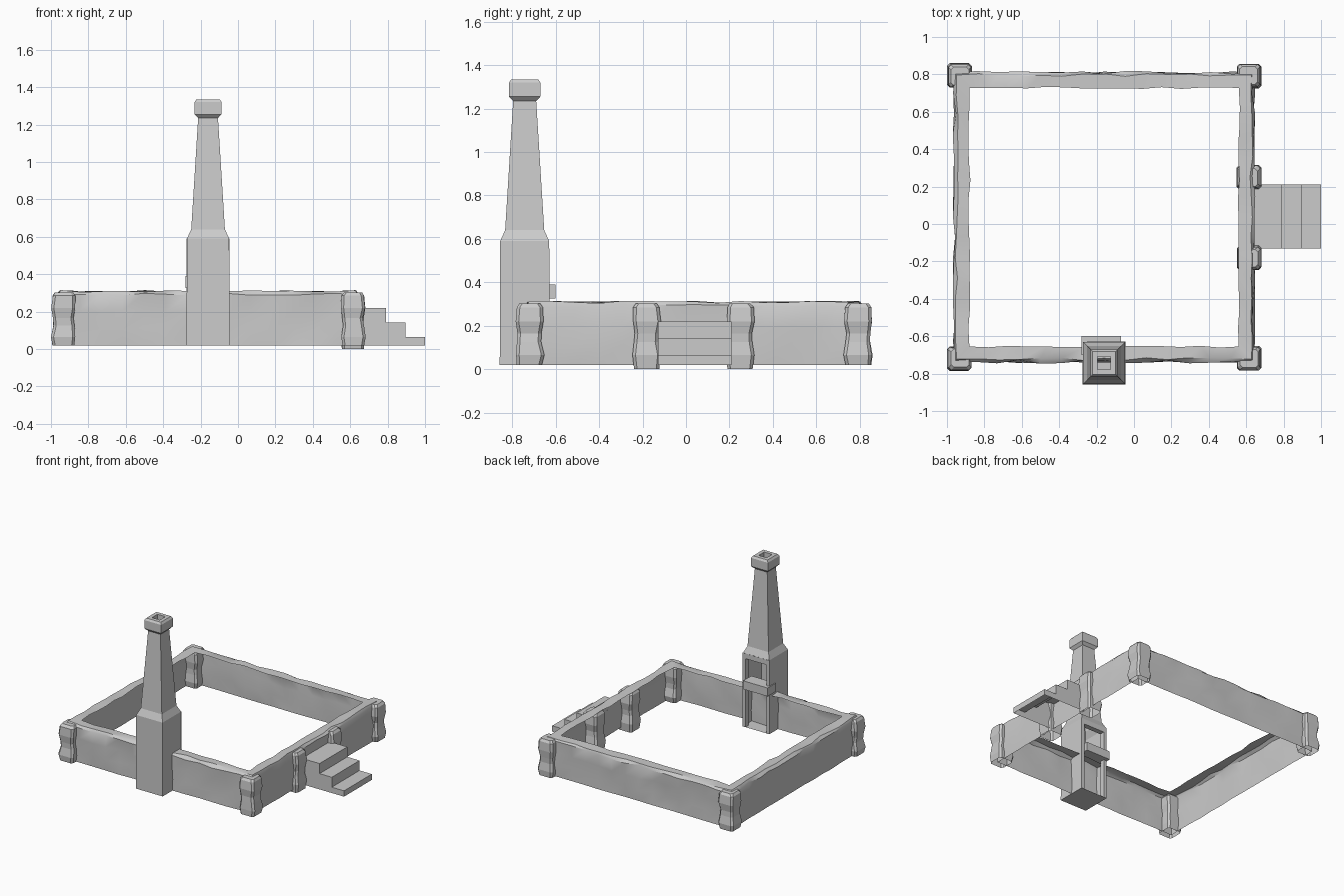
import bpy, bmesh, random

if "Cube" in bpy.data.objects:
    bpy.data.objects.remove(bpy.data.objects["Cube"])

random.seed(4)


def finish(name, bm, smooth=None):
    me = bpy.data.meshes.new(name)
    bm.to_mesh(me)
    bm.free()
    ob = bpy.data.objects.new(name, me)
    bpy.context.collection.objects.link(ob)
    if smooth:
        bpy.ops.object.select_all(action='DESELECT')
        ob.select_set(True)
        bpy.context.view_layer.objects.active = ob
        bpy.ops.object.shade_smooth_by_angle(angle=smooth)
    return ob


def loft(bm, loops, bottom=False, top=False):
    """Bridge counter-clockwise closed loops from bottom to top."""
    rows = [[bm.verts.new(p) for p in lp] for lp in loops]
    for a, b in zip(rows, rows[1:]):
        n = len(a)
        for i in range(n):
            j = (i + 1) % n
            bm.faces.new((a[i], a[j], b[j], b[i]))
    if bottom:
        bm.faces.new(rows[0][::-1])
    if top:
        bm.faces.new(rows[-1])
    return rows


def rect(cx, cy, hx, hy, z):
    return [(cx - hx, cy - hy, z), (cx + hx, cy - hy, z),
            (cx + hx, cy + hy, z), (cx - hx, cy + hy, z)]


def quad(bm, *pts):
    bm.faces.new([bm.verts.new(p) for p in pts])


def box(name, x0, x1, y0, y1, z0, z1):
    bm = bmesh.new()
    loft(bm, [rect((x0 + x1) / 2, (y0 + y1) / 2, (x1 - x0) / 2, (y1 - y0) / 2, z)
              for z in (z0, z1)], True, True)
    return finish(name, bm)


# Perimeter wall: outer sheet with an uneven coping folded inwards
X0, X1, Y0, Y1 = -0.96, 0.64, -0.735, 0.808
N = 14


def wall_loop(inset, z, jit, jz):
    c = [(X0 + inset, Y0 + inset), (X1 - inset, Y0 + inset),
         (X1 - inset, Y1 - inset), (X0 + inset, Y1 - inset)]
    out = []
    for s in range(4):
        (ax, ay), (bx, by) = c[s], c[(s + 1) % 4]
        for i in range(N):
            t = i / N
            d = random.uniform(-jit, jit) if i else 0
            nx, ny = [(0, -1), (1, 0), (0, 1), (-1, 0)][s]
            out.append((ax + (bx - ax) * t + nx * d, ay + (by - ay) * t + ny * d,
                        z + random.uniform(-jz, jz)))
    return out


bm = bmesh.new()
loft(bm, [wall_loop(0.0, 0.02, 0.004, 0), wall_loop(0.0, 0.11, 0.008, 0.01),
          wall_loop(0.0, 0.2, 0.008, 0.01), wall_loop(0.0, 0.292, 0.011, 0.006),
          wall_loop(0.012, 0.309, 0.008, 0.006), wall_loop(0.08, 0.308, 0.006, 0.005)])
finish("perimeter_wall", bm, 0.6)


# Posts: chamfered square section with a worn, pinched outline
def post(name, cx, cy, z0):
    bm = bmesh.new()
    loops = []
    for z, h in [(z0, .058), (.065, .065), (.125, .056), (.165, .055),
                 (.22, .064), (.285, .060), (.303, .048)]:
        c = 0.014
        pts = [(-h + c, -h), (h - c, -h), (h, -h + c), (h, h - c),
               (h - c, h), (-h + c, h), (-h, h - c), (-h, -h + c)]
        jx, jy = random.uniform(-.003, .003), random.uniform(-.003, .003)
        loops.append([(cx + jx + x, cy + jy + y, z) for x, y in pts])
    loft(bm, loops, False, True)
    finish(name, bm)


for i, (x, y) in enumerate([(-.932, -.72), (.615, -.72), (.615, .793), (-.932, .793)]):
    post(f"corner_post_{i + 1}", x, y, 0.02)
for i, y in enumerate([-.182, .25]):
    post(f"door_post_{i + 1}", .615, y, 0.0)

# Steps: stair profile extruded across y, open underneath
bm = bmesh.new()
stair = [(.64, .02), (1.0, .02), (1.0, .065), (.895, .065), (.895, .142),
         (.79, .142), (.79, .22), (.64, .22)]
ya, yb = -.13, .21
fr = [bm.verts.new((x, ya, z)) for x, z in stair]
bk = [bm.verts.new((x, yb, z)) for x, z in stair]
for i in range(1, len(stair) - 1):
    bm.faces.new((fr[i], bk[i], bk[i + 1], fr[i + 1]))
bm.faces.new(fr)
bm.faces.new(bk[::-1])
finish("entry_steps", bm)

# Chimney: hollow tapering shell with cap and flue
cx, cy = -.16, -.743
bm = bmesh.new()
rows = loft(bm, [rect(cx, cy, hx, hy, z) for z, hx, hy in
                 [(.02, .115, .115), (.59, .113, .113), (.64, .09, .09),
                  (1.235, .053, .053), (1.255, .072, .072), (1.32, .072, .072),
                  (1.335, .062, .062), (1.335, .034, .034), (.95, .034, .034)]],
            bottom=True)
# Hearth side: swap the blank face for a frame around the opening
a, b = rows[0], rows[1]
face = next(f for f in bm.faces if all(v in f.verts for v in (a[2], a[3], b[2], b[3])))
bm.faces.remove(face)
xl, xr, yo, yi = cx - .115, cx + .115, cy + .114, cy + .075
w, zt = .025, .55
quad(bm, (xl + w, yo, .02), (xl, yo, .02), (xl, yo, .59), (xl + w, yo, .59))
quad(bm, (xr, yo, .02), (xr - w, yo, .02), (xr - w, yo, .59), (xr, yo, .59))
quad(bm, (xr - w, yo, zt), (xl + w, yo, zt), (xl + w, yo, .59), (xr - w, yo, .59))
# Reveals of the opening
quad(bm, (xl + w, yi, .02), (xl + w, yo, .02), (xl + w, yo, zt), (xl + w, yi, zt))
quad(bm, (xr - w, yo, .02), (xr - w, yi, .02), (xr - w, yi, zt), (xr - w, yo, zt))
quad(bm, (xl + w, yi, zt), (xr - w, yi, zt), (xr - w, yo, zt), (xl + w, yo, zt))
finish("chimney", bm)

# Mantel ledge across the hearth
box("mantel_ledge", -.28, -.07, -.70, -.60, .325, .39)
